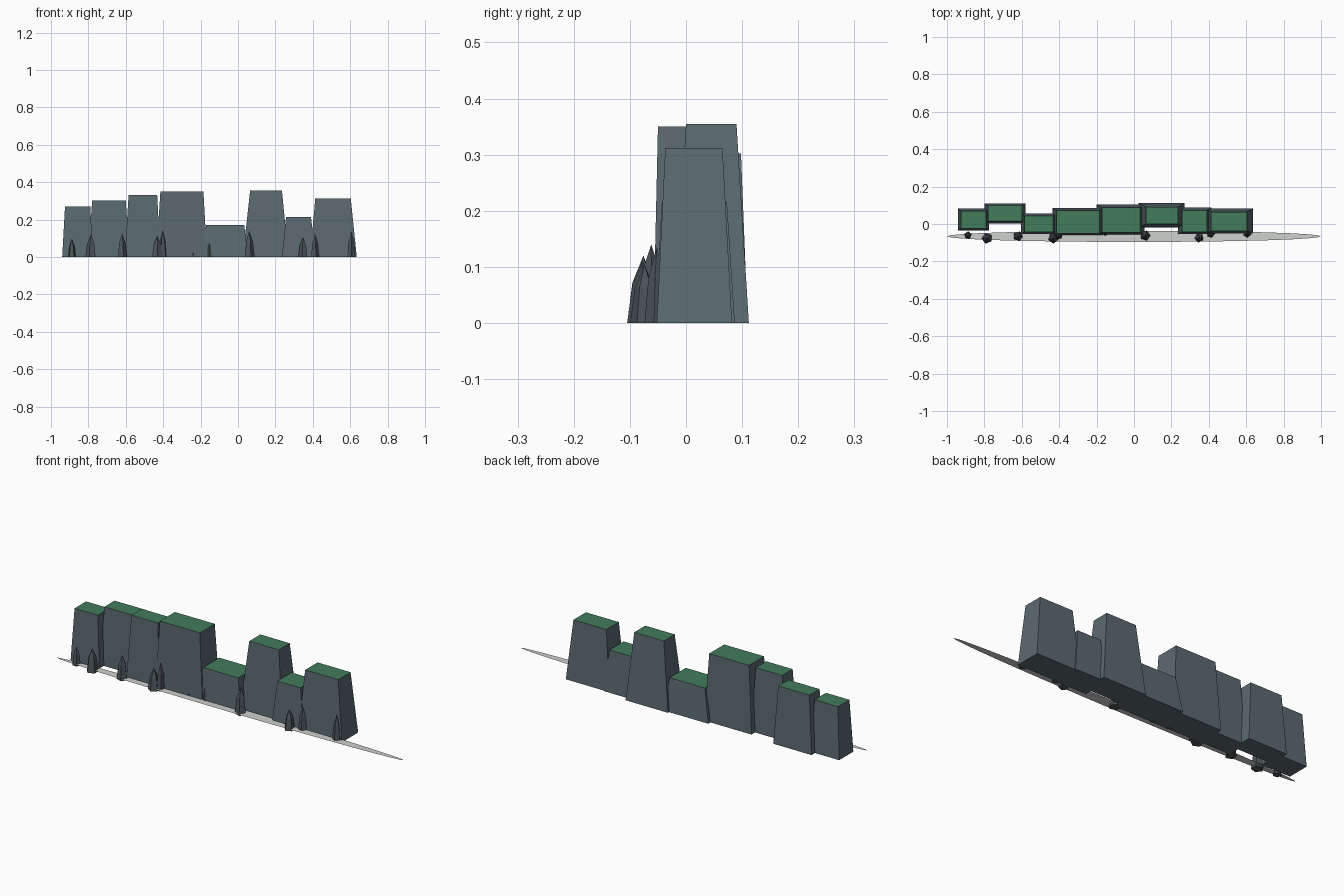
import bpy, bmesh, math, random

if "Cube" in bpy.data.objects:
    bpy.data.objects.remove(bpy.data.objects["Cube"])

random.seed(4)


def material(name, rgb):
    m = bpy.data.materials.new(name)
    m.diffuse_color = (*rgb, 1)
    m.use_nodes = True
    m.node_tree.nodes["Principled BSDF"].inputs["Base Color"].default_value = m.diffuse_color
    return m


SLATE = material("slate rock", (0.105, 0.145, 0.165))
GRASS = material("grass green", (0.055, 0.20, 0.105))
DARK = material("dark stone", (0.07, 0.09, 0.10))
MIST = material("pale mist", (0.62, 0.64, 0.62))


def finish(bm, name, mats):
    bmesh.ops.recalc_face_normals(bm, faces=bm.faces)
    me = bpy.data.meshes.new(name)
    bm.to_mesh(me)
    bm.free()
    for m in mats:
        me.materials.append(m)
    ob = bpy.data.objects.new(name, me)
    bpy.context.collection.objects.link(ob)
    return ob


def cliff(name, x0, x1, y0, y1, h, tx0, tx1, ty0, ty1):
    """Tapered block with a grassy top face."""
    bm = bmesh.new()
    low = [bm.verts.new(p) for p in ((x0, y0, 0), (x1, y0, 0), (x1, y1, 0), (x0, y1, 0))]
    top = [bm.verts.new(p) for p in ((tx0, ty0, h), (tx1, ty0, h), (tx1, ty1, h), (tx0, ty1, h))]
    bm.faces.new(low)
    bm.faces.new(top).material_index = 1
    for i in range(4):
        j = (i + 1) % 4
        bm.faces.new((low[i], low[j], top[j], top[i]))
    finish(bm, name, [SLATE, GRASS])


# Row of cliff blocks: base x, base y, height, top x, top y
CLIFFS = [
    (-.94, -.775, -.035, .082, .27, -.925, -.79, -.024, .07),
    (-.80, -.58, .003, .11, .302, -.78, -.60, .015, .098),
    (-.605, -.415, -.055, .056, .332, -.585, -.432, -.042, .044),
    (-.437, -.165, -.058, .085, .35, -.415, -.185, -.05, .073),
    (-.20, .055, -.057, .103, .172, -.17, .033, -.045, .088),
    (.025, .27, -.02, .112, .355, .065, .235, 0, .09),
    (.235, .415, -.055, .087, .215, .257, .39, -.043, .073),
    (.385, .635, -.052, .082, .312, .413, .603, -.037, .065),
]
for i, c in enumerate(CLIFFS, 1):
    x0, x1, y0, y1, h, *top = c
    cliff(f"cliff_{i}", x0, x1, y0, y1, h, *top)


def spire(name, x, y, h, r):
    """Five-sided rock that bulges below a pointed tip."""
    bm = bmesh.new()
    turn, n = random.uniform(0, 6.28), 5
    rings = []
    for z, s in ((0, 1), (.6 * h, .68)):
        rings.append([bm.verts.new((x + r * s * math.cos(turn + math.tau * k / n),
                                    y + r * s * math.sin(turn + math.tau * k / n), z))
                      for k in range(n)])
    tip = bm.verts.new((x, y, h))
    bm.faces.new(rings[0])
    for k in range(n):
        j = (k + 1) % n
        bm.faces.new((rings[0][k], rings[0][j], rings[1][j], rings[1][k]))
        bm.faces.new((rings[1][k], rings[1][j], tip))
    finish(bm, name, [DARK])


# Rock spires along the foot of the cliffs: x, y, height, radius
SPIRES = [
    (-.888, -.060, .095, .021), (-.786, -.076, .12, .030), (-.62, -.066, .125, .027),
    (-.432, -.076, .11, .029), (-.402, -.062, .14, .022), (.06, -.062, .14, .029),
    (.348, -.074, .105, .026), (.41, -.052, .125, .023), (.605, -.052, .135, .022),
    (-.245, -.048, .07, .014), (-.152, -.048, .09, .016),
]
for i, s in enumerate(SPIRES, 1):
    spire(f"rock_spire_{i}", *s)

# Flat mist sheet hugging the base
bm = bmesh.new()
bm.faces.new([bm.verts.new((math.cos(a), -.066 + .03 * math.sin(a), .01))
              for a in (math.tau * k / 32 for k in range(32))])
finish(bm, "mist_sheet", [MIST])
